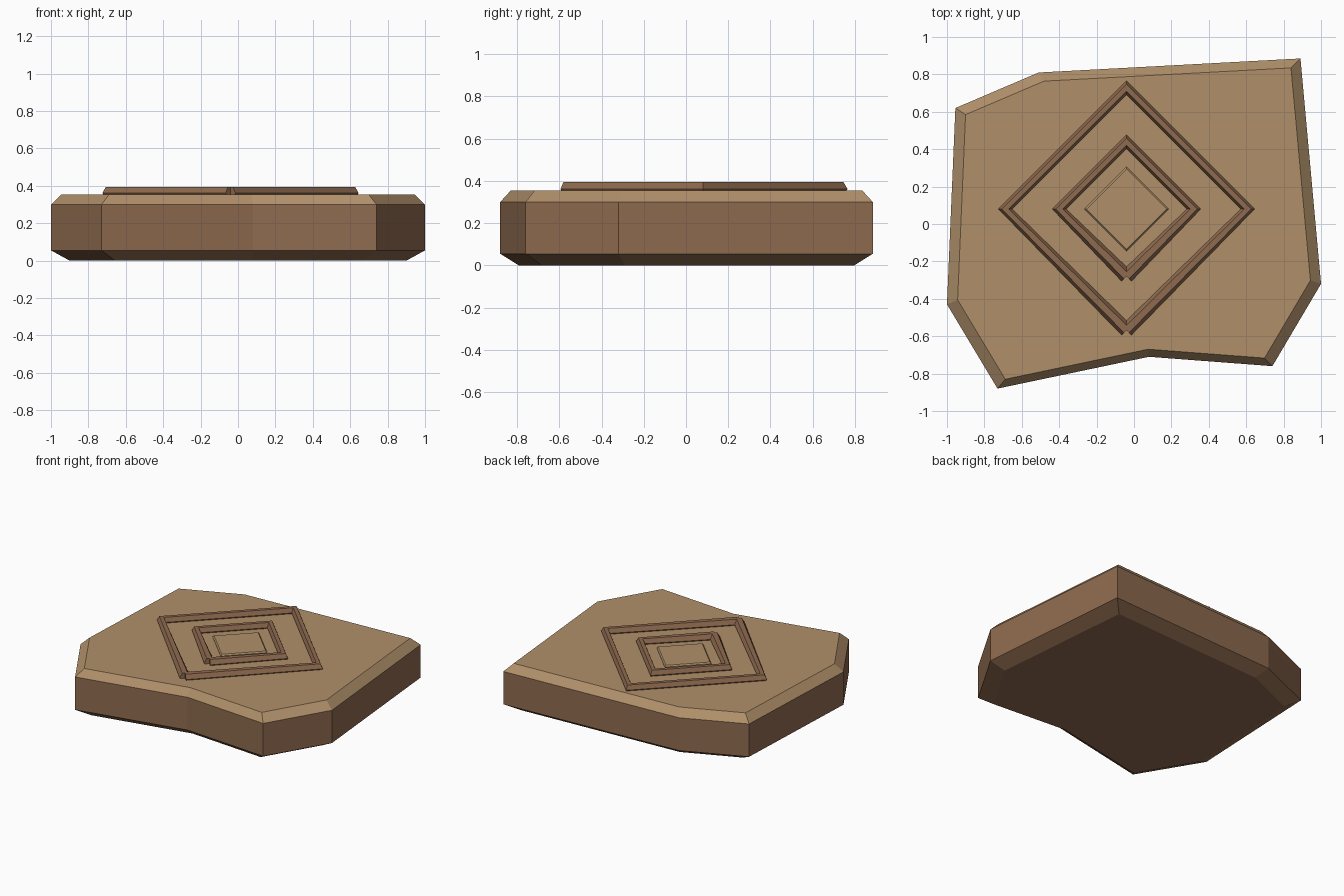
import bpy
import bmesh
from math import cos, sin, radians

if "Cube" in bpy.data.objects:
    bpy.data.objects.remove(bpy.data.objects["Cube"], do_unlink=True)

CENTRE = (-0.04, 0.08)
TOP = 0.355


def material(name, colour):
    m = bpy.data.materials.new(name)
    m.use_nodes = True
    m.diffuse_color = colour
    m.node_tree.nodes["Principled BSDF"].inputs["Base Color"].default_value = colour
    return m


tan = material("tan_stone", (0.434, 0.279, 0.144, 1))
brown = material("brown_stone", (0.275, 0.147, 0.078, 1))


def loft(name, rings, materials, rule=None):
    """Skin closed rings of points, cap both ends and colour faces by rule."""
    bm = bmesh.new()
    loops = [[bm.verts.new(p) for p in ring] for ring in rings]
    for a, b in zip(loops, loops[1:]):
        for i in range(len(a)):
            j = (i + 1) % len(a)
            bm.faces.new((a[i], a[j], b[j], b[i]))
    bm.faces.new(loops[0][::-1])
    bm.faces.new(loops[-1])
    bmesh.ops.recalc_face_normals(bm, faces=bm.faces)
    if rule:
        for f in bm.faces:
            f.material_index = rule(f)
    mesh = bpy.data.meshes.new(name)
    bm.to_mesh(mesh)
    bm.free()
    for m in materials:
        mesh.materials.append(m)
    obj = bpy.data.objects.new(name, mesh)
    bpy.context.collection.objects.link(obj)
    return obj


# Irregular slab, chamfered above and below; top and upper chamfer are tan
outline = [(-0.73, -0.88), (0.08, -0.71), (0.74, -0.76), (1.0, -0.32),
           (0.89, 0.885), (-0.51, 0.81), (-0.955, 0.62), (-1.0, -0.43)]
levels = [(0.90, 0), (1, 0.055), (1, 0.30), (0.943, TOP)]
loft("slab", [[(x * s, y * s, z) for x, y in outline] for s, z in levels],
     [brown, tan], lambda f: int(f.calc_center_median().z > 0.31))


# Raised diamond frames: a six-sided bar whose ends meet at the front corner
def frame(name, radius, bar=0.037, height=0.362):
    rings = []
    for corner, outward in zip((-90, 0, 90, 180, 270), (-45, 0, 90, 180, 225)):
        c, o = radians(corner), radians(outward)
        ring = []
        for k in range(6):
            u = bar * cos(radians(60 * k))
            v = bar * sin(radians(60 * k))
            ring.append((CENTRE[0] + radius * cos(c) + u * cos(o),
                         CENTRE[1] + radius * sin(c) + u * sin(o),
                         height + v))
        rings.append(ring)
    loft(name, rings, [brown])


frame("outer_frame", 0.648)
frame("inner_frame", 0.36)

# Low tan plate in the middle
loft("centre_plate",
     [[(CENTRE[0] + r * cos(radians(a)), CENTRE[1] + r * sin(radians(a)), z)
       for a in (0, 90, 180, 270)]
      for r, z in ((0.225, TOP - 0.01), (0.225, TOP + 0.005), (0.214, TOP + 0.014))],
     [tan])
